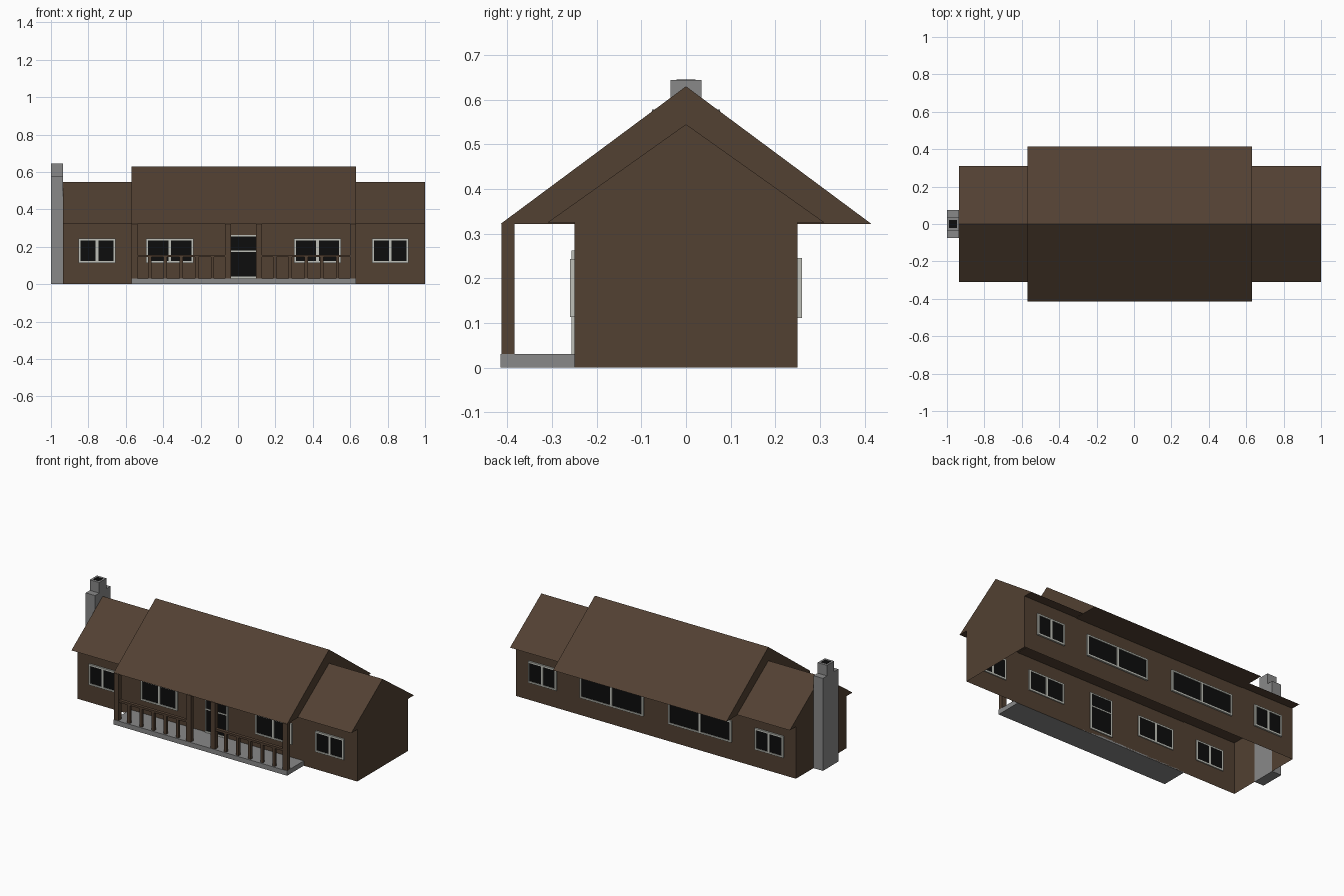
import bpy, bmesh

if "Cube" in bpy.data.objects:
    bpy.data.objects.remove(bpy.data.objects["Cube"])

def material(name, r, g, b):
    m = bpy.data.materials.new(name)
    m.diffuse_color = (r, g, b, 1)
    m.use_nodes = True
    m.node_tree.nodes["Principled BSDF"].inputs["Base Color"].default_value = m.diffuse_color
    return m

BROWN = material("brown wood", 0.084, 0.052, 0.032)
GREY = material("grey stone", 0.25, 0.25, 0.25)
FRAME = material("pale trim", 0.52, 0.53, 0.48)
BLACK = material("dark glass", 0.004, 0.004, 0.004)
CX = 0.03  # the house is symmetric about this x


def finish(name, bm, mat):
    bmesh.ops.recalc_face_normals(bm, faces=bm.faces)
    me = bpy.data.meshes.new(name)
    bm.to_mesh(me)
    bm.free()
    me.materials.append(mat)
    ob = bpy.data.objects.new(name, me)
    bpy.context.collection.objects.link(ob)
    return ob


def add_box(bm, x0, x1, y0, y1, z0, z1):
    vs = bmesh.ops.create_cube(bm, size=1)["verts"]
    for v in vs:
        v.co.x = x1 if v.co.x > 0 else x0
        v.co.y = y1 if v.co.y > 0 else y0
        v.co.z = z1 if v.co.z > 0 else z0


def boxes(name, mat, *dims):
    bm = bmesh.new()
    for d in dims:
        add_box(bm, *d)
    return finish(name, bm, mat)


def gable_roof(name, x0, x1, half, z0, z1):
    bm = bmesh.new()
    ends = [[bm.verts.new((x, y, z)) for y, z in ((-half, z0), (half, z0), (0, z1))]
            for x in (x0, x1)]
    a, b = ends
    bm.faces.new(a)
    bm.faces.new(b)
    for i in range(3):
        j = (i + 1) % 3
        bm.faces.new((a[i], a[j], b[j], b[i]))
    finish(name, bm, BROWN)


def window(name, cx, half, z0, z1, side, t=0.010):
    """Framed pair of panes set through the wall; side is -1 front, 1 back."""
    def y(a, b):
        return sorted((side * a, side * b))
    x0, x1 = cx - half, cx + half
    f = y(0.244, 0.26)
    boxes(name + "_frame", FRAME,
          (x0, x0 + t, *f, z0, z1), (x1 - t, x1, *f, z0, z1),
          (x0 + t, x1 - t, *f, z0, z0 + t), (x0 + t, x1 - t, *f, z1 - t, z1),
          (cx - t * 0.7, cx + t * 0.7, *f, z0 + t, z1 - t))
    g = y(0.246, 0.255)
    boxes(name + "_glass", BLACK,
          (x0 + t, cx - t * 0.7, *g, z0 + t, z1 - t),
          (cx + t * 0.7, x1 - t, *g, z0 + t, z1 - t))


# walls: a shell open at the bottom and under the roof
bm = bmesh.new()
add_box(bm, -0.935, 1.0, -0.25, 0.25, 0, 0.325)
bm.normal_update()
bmesh.ops.delete(bm, geom=[f for f in bm.faces if abs(f.normal.z) > 0.5], context='FACES_ONLY')
finish("walls", bm, BROWN)

# roofs
gable_roof("wing_roof", -0.935, 1.0, 0.31, 0.325, 0.545)
gable_roof("main_roof", -0.57, 0.63, 0.415, 0.322, 0.63)

# porch floor, posts and railing
boxes("porch_floor", GREY, (-0.57, 0.63, -0.415, -0.25, 0, 0.03))
posts, rails, balusters = [], [], []
for s in (-1, 1):
    for d in (0.0835, 0.584):
        c = CX + s * d
        posts.append((c - 0.016, c + 0.016, -0.413, -0.384, 0.03, 0.324))
    r = sorted((CX + s * 0.0995, CX + s * 0.568))
    rails.append((*r, -0.409, -0.388, 0.144, 0.157))
    for i in range(5):
        c = CX + s * (0.166 + 0.084 * i)
        balusters.append((c - 0.009, c + 0.009, -0.407, -0.390, 0.03, 0.144))
boxes("porch_posts", BROWN, *posts)
boxes("porch_rails", BROWN, *rails)
boxes("porch_balusters", BROWN, *balusters)

# windows on the front and back
for s, tag in ((-1, "left"), (1, "right")):
    window("front_end_window_" + tag, CX + s * 0.784, 0.098, 0.113, 0.243, -1)
    window("front_porch_window_" + tag, CX + s * 0.395, 0.126, 0.113, 0.243, -1)
    window("back_end_window_" + tag, CX + s * 0.784, 0.098, 0.111, 0.245, 1)
    window("back_wide_window_" + tag, CX + s * 0.305, 0.218, 0.111, 0.245, 1)

# front door with trim and a cross bar
f = (-0.257, -0.244)
boxes("door_frame", FRAME,
      (CX - 0.078, CX - 0.070, *f, 0.03, 0.262), (CX + 0.070, CX + 0.078, *f, 0.03, 0.262),
      (CX - 0.070, CX + 0.070, *f, 0.254, 0.262), (CX - 0.070, CX + 0.070, *f, 0.03, 0.040),
      (CX - 0.070, CX + 0.070, *f, 0.173, 0.180))
boxes("door_panels", BLACK,
      (CX - 0.070, CX + 0.070, -0.254, -0.246, 0.040, 0.173),
      (CX - 0.070, CX + 0.070, -0.254, -0.246, 0.180, 0.254))

# chimney: wide stack, narrow top with a dark flue
boxes("chimney_stack", GREY, (-1.0, -0.935, -0.076, 0.076, 0, 0.578))
boxes("chimney_top", GREY, (-1.0, -0.935, -0.035, 0.035, 0.578, 0.644))
boxes("chimney_flue", BLACK, (-0.988, -0.947, -0.021, 0.021, 0.640, 0.645))
